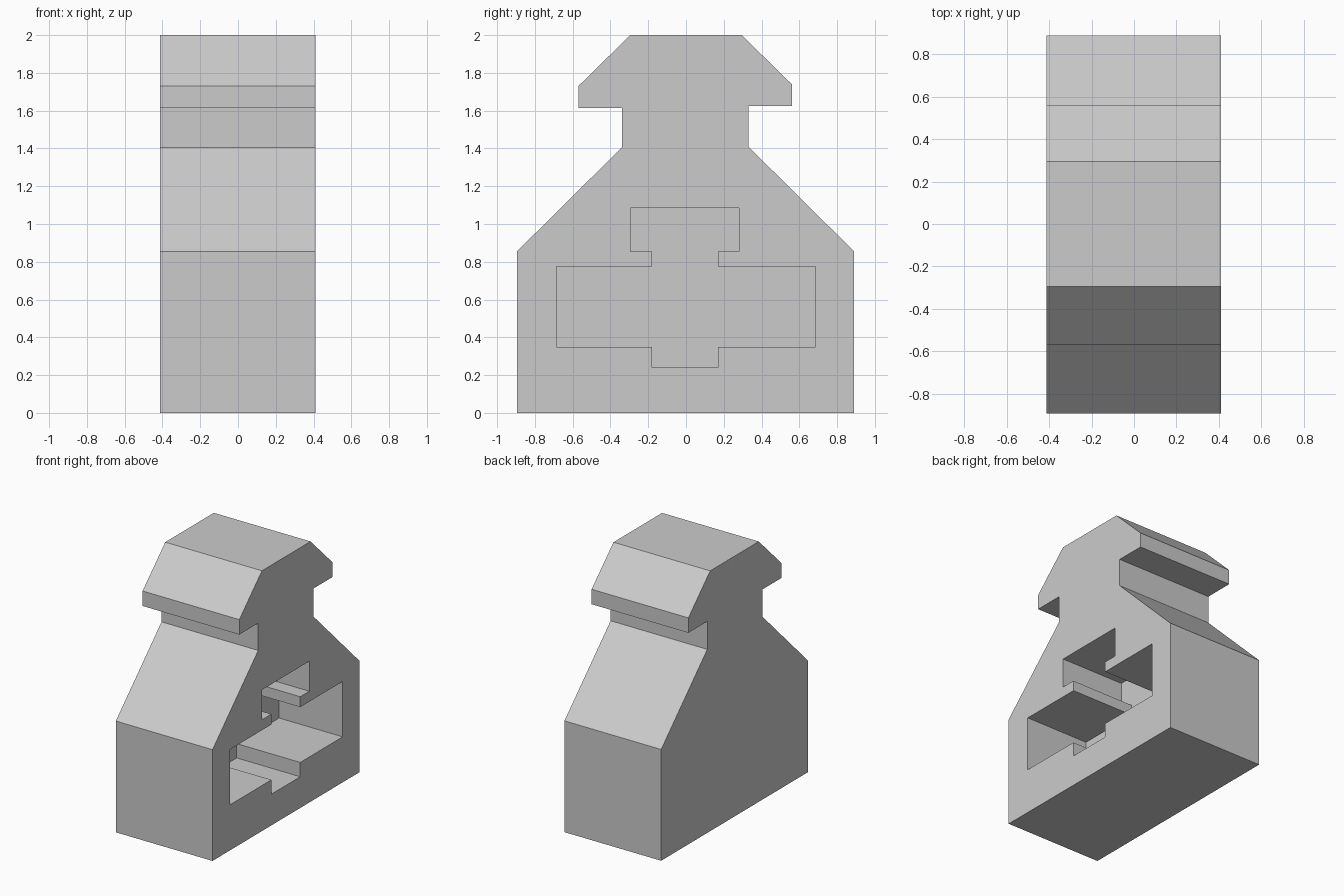
import bpy
import bmesh

cube = bpy.data.objects.get("Cube")
if cube:
    bpy.data.objects.remove(cube, do_unlink=True)

# Single plain grey finish
GREY = (0.6, 0.6, 0.6, 1.0)
grey = bpy.data.materials.new("plain_grey")
grey.use_nodes = True
grey.diffuse_color = GREY
grey.node_tree.nodes["Principled BSDF"].inputs["Base Color"].default_value = GREY


def prism(name, profile, x0, x1):
    """Extrude a (y, z) outline along x from x0 to x1."""
    bm = bmesh.new()
    face = bm.faces.new([bm.verts.new((x0, y, z)) for y, z in profile])
    grown = bmesh.ops.extrude_face_region(bm, geom=[face])["geom"]
    moved = [v for v in grown if isinstance(v, bmesh.types.BMVert)]
    bmesh.ops.translate(bm, verts=moved, vec=(x1 - x0, 0, 0))
    bmesh.ops.recalc_face_normals(bm, faces=bm.faces)
    mesh = bpy.data.meshes.new(name)
    bm.to_mesh(mesh)
    bm.free()
    mesh.materials.append(grey)
    obj = bpy.data.objects.new(name, mesh)
    bpy.context.collection.objects.link(obj)
    return obj


# Body: block base, sloped shoulders, neck and overhanging chamfered cap
body = prism("body", [
    (-0.895, 0), (0.89, 0), (0.89, 0.855), (0.33, 1.41), (0.33, 1.625),
    (0.56, 1.625), (0.56, 1.74), (0.295, 2), (-0.295, 2), (-0.57, 1.73),
    (-0.57, 1.615), (-0.34, 1.615), (-0.34, 1.405), (-0.895, 0.855),
], -0.412, 0.41)

# Stepped pocket, open only on the +x side
pocket = prism("pocket_cutter", [
    (-0.18, 0.24), (0.17, 0.24), (0.17, 0.35), (0.685, 0.35),
    (0.685, 0.775), (0.17, 0.775), (0.17, 0.855), (0.28, 0.855),
    (0.28, 1.085), (-0.295, 1.085), (-0.295, 0.855), (-0.18, 0.855),
    (-0.18, 0.775), (-0.685, 0.775), (-0.685, 0.35), (-0.18, 0.35),
], -0.13, 0.6)
pocket.hide_render = True

cut = body.modifiers.new("pocket", "BOOLEAN")
cut.operation = "DIFFERENCE"
cut.solver = "EXACT"
cut.object = pocket
bpy.context.view_layer.objects.active = body
bpy.ops.object.modifier_apply(modifier=cut.name)
bpy.data.objects.remove(pocket, do_unlink=True)
